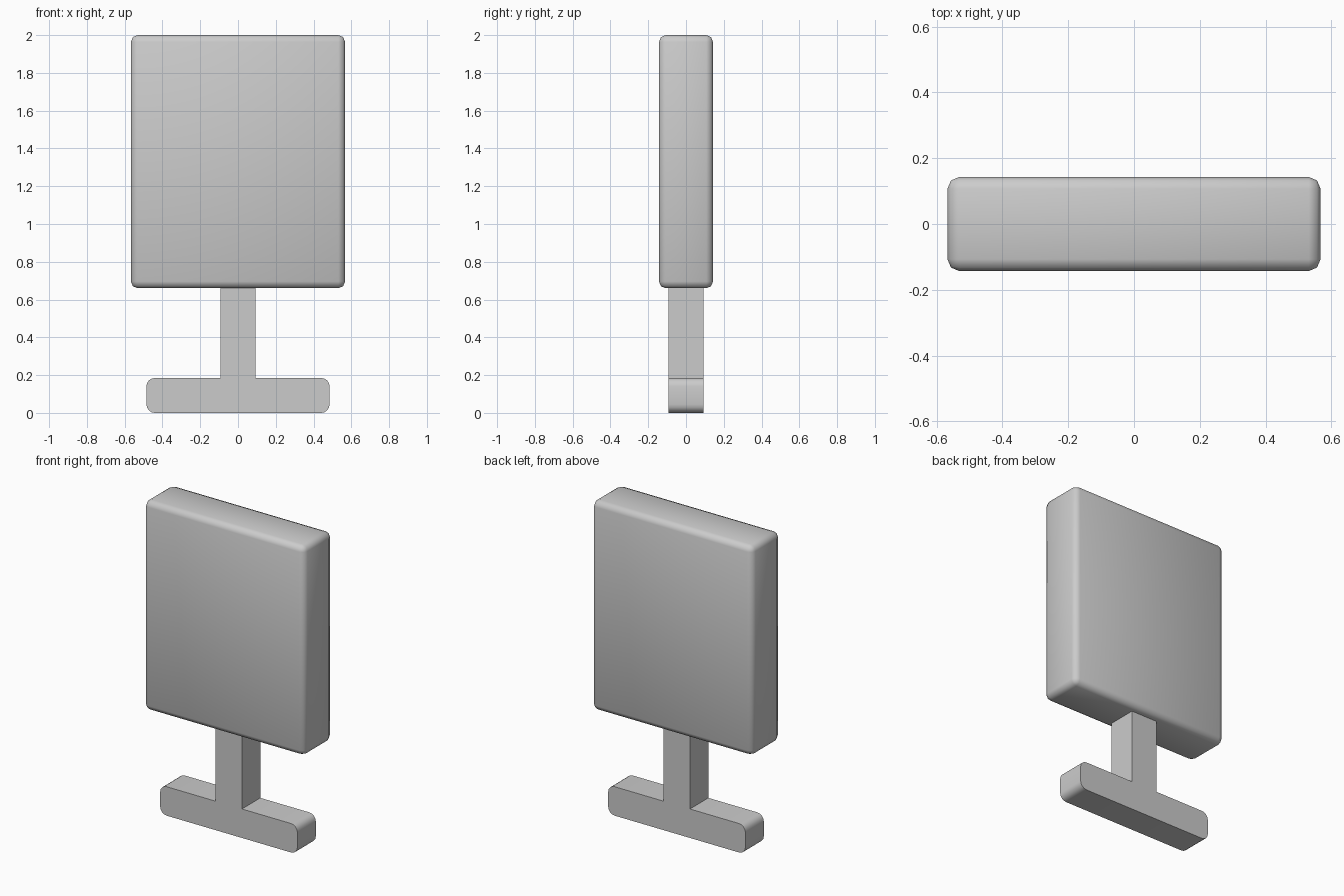
import bpy, bmesh, math

if "Cube" in bpy.data.objects:
    bpy.data.objects.remove(bpy.data.objects["Cube"])


def add_object(name, bm):
    bmesh.ops.recalc_face_normals(bm, faces=bm.faces[:])
    mesh = bpy.data.meshes.new(name)
    bm.to_mesh(mesh)
    bm.free()
    obj = bpy.data.objects.new(name, mesh)
    bpy.context.collection.objects.link(obj)
    return obj


# Panel: box with softly rounded edges, smooth all over
bm = bmesh.new()
bmesh.ops.create_cube(bm, size=1)
bmesh.ops.scale(bm, vec=(1.134, 0.286, 1.34), verts=bm.verts)
bmesh.ops.translate(bm, vec=(0, 0, 1.33), verts=bm.verts)
panel = add_object("panel", bm)
bevel = panel.modifiers.new("rounded_edges", 'BEVEL')
bevel.width = 0.036
bevel.segments = 2
panel.data.polygons.foreach_set("use_smooth", [True] * len(panel.data.polygons))

# Stand: upside-down T profile with rounded foot corners, extruded front to back
FOOT_X, FOOT_Z, STEM_X, DEPTH, R, STEPS = 0.485, 0.185, 0.093, 0.093, 0.045, 4


def arc(cx, cz, start):
    return [(cx + R * math.cos(a), cz + R * math.sin(a))
            for a in (math.radians(start + 90 * i / STEPS) for i in range(STEPS + 1))]


right = arc(FOOT_X - R, R, -90) + arc(FOOT_X - R, FOOT_Z - R, 0)
right += [(STEM_X, FOOT_Z), (STEM_X, 0.665)]
outline = right + [(-x, z) for x, z in reversed(right)]

bm = bmesh.new()
face = bm.faces.new([bm.verts.new((x, -DEPTH, z)) for x, z in outline])
ext = bmesh.ops.extrude_face_region(bm, geom=[face])
bmesh.ops.translate(bm, vec=(0, 2 * DEPTH, 0),
                    verts=[g for g in ext["geom"] if isinstance(g, bmesh.types.BMVert)])
stand = add_object("stand", bm)

bpy.ops.object.select_all(action='DESELECT')
stand.select_set(True)
bpy.context.view_layer.objects.active = stand
bpy.ops.object.shade_smooth_by_angle(angle=math.radians(30))
